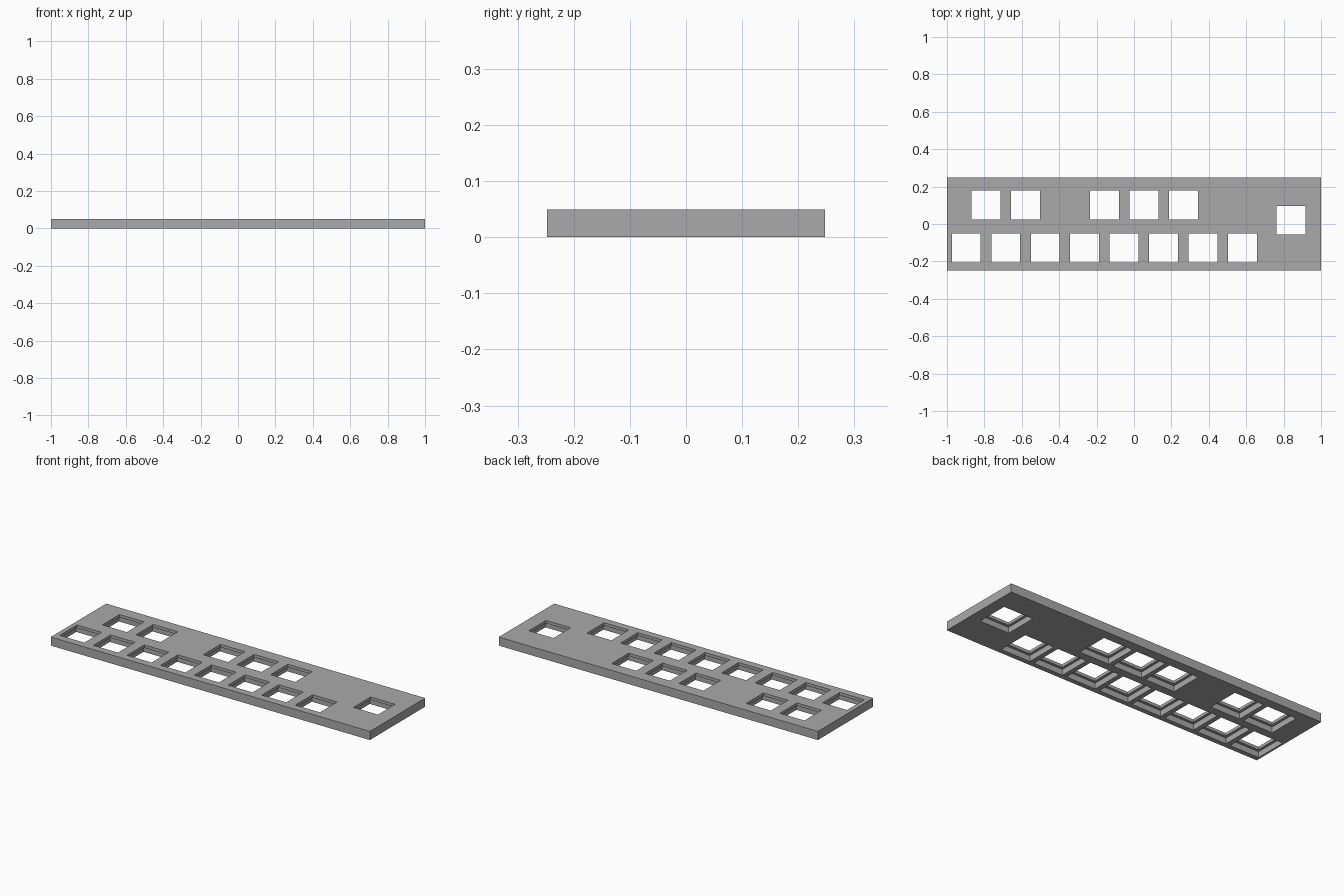
import bpy
from mathutils import Matrix

default = bpy.data.objects.get("Cube")
if default:
    bpy.data.objects.remove(default, do_unlink=True)

import bmesh

PITCH = 0.211
HOLE = 0.154          # through opening
RECESS = 0.184        # wider pocket underneath
HEIGHT = 0.049
LIP = 0.0165          # thickness left above each pocket

grey = bpy.data.materials.new("plain grey")
grey.use_nodes = True
grey.diffuse_color = (0.4, 0.4, 0.4, 1)
grey.node_tree.nodes["Principled BSDF"].inputs["Base Color"].default_value = (0.4, 0.4, 0.4, 1)


def add_boxes(name, boxes):
    """One object from boxes given as (x, y, z_low, z_high, width, depth)."""
    bm = bmesh.new()
    for x, y, low, high, width, depth in boxes:
        place = Matrix.Translation((x, y, (low + high) / 2))
        bmesh.ops.create_cube(bm, size=1, matrix=place @ Matrix.Diagonal((width, depth, high - low, 1)))
    mesh = bpy.data.meshes.new(name)
    bm.to_mesh(mesh)
    bm.free()
    mesh.materials.append(grey)
    obj = bpy.data.objects.new(name, mesh)
    bpy.context.collection.objects.link(obj)
    return obj


# Key positions: front row, back row with gaps, and one lone key
keys = [(-0.897 + i * PITCH, -0.128) for i in range(8)]
keys += [(-0.791 + i * PITCH, 0.102) for i in (0, 1, 3, 4, 5)]
keys.append((0.84, 0.02))

plate = add_boxes("key_plate", [(0, 0, 0, HEIGHT, 2, 0.495)])
cutters = [
    add_boxes("opening_cutter", [(x, y, -0.1, 0.1, HOLE, HOLE) for x, y in keys]),
    add_boxes("pocket_cutter", [(x, y, -0.1, HEIGHT - LIP, RECESS, RECESS) for x, y in keys]),
]

# Cut the openings and pockets, then drop the cutters
for cutter in cutters:
    cut = plate.modifiers.new(cutter.name, "BOOLEAN")
    cut.operation = "DIFFERENCE"
    cut.solver = "EXACT"
    cut.object = cutter
bpy.context.view_layer.objects.active = plate
for cutter in cutters:
    bpy.ops.object.modifier_apply(modifier=cutter.name)
    bpy.data.objects.remove(cutter, do_unlink=True)
